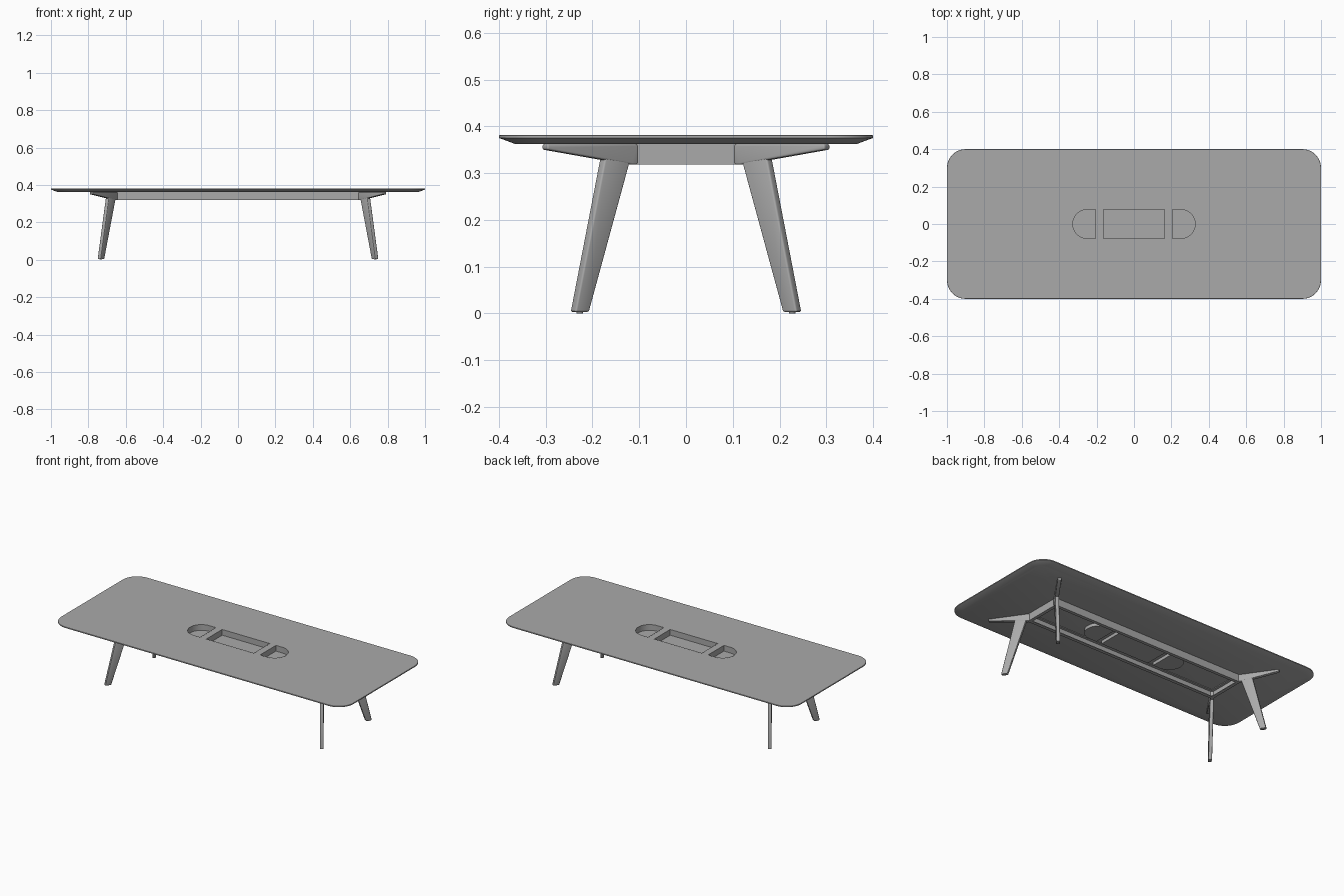
import bpy, bmesh, math
from mathutils import Vector

cube = bpy.data.objects.get("Cube")
if cube:
    bpy.data.objects.remove(cube, do_unlink=True)


def material(name, rgb):
    m = bpy.data.materials.new(name)
    m.use_nodes = True
    m.diffuse_color = (*rgb, 1)
    m.node_tree.nodes["Principled BSDF"].inputs["Base Color"].default_value = (*rgb, 1)
    return m


GREY = material("mid_grey", (0.4, 0.4, 0.4))


def finish(name, bm):
    bmesh.ops.recalc_face_normals(bm, faces=bm.faces[:])
    me = bpy.data.meshes.new(name)
    bm.to_mesh(me)
    bm.free()
    me.materials.append(GREY)
    ob = bpy.data.objects.new(name, me)
    bpy.context.collection.objects.link(ob)
    return ob


def activate(ob):
    bpy.ops.object.select_all(action='DESELECT')
    ob.select_set(True)
    bpy.context.view_layer.objects.active = ob


def smooth(ob):
    activate(ob)
    bpy.ops.object.shade_smooth_by_angle(angle=math.radians(30))


def outline(x0, x1, half_y, radius_left, radius_right, inset=0.0):
    """Rounded rectangle, counter-clockwise, shrunk by inset."""
    pts = []
    corners = ((x1, half_y, radius_right, 0), (x0, half_y, radius_left, 90),
               (x0, -half_y, radius_left, 180), (x1, -half_y, radius_right, 270))
    for x, y, r, start in corners:
        sx, sy = (1 if x == x1 else -1), (1 if y > 0 else -1)
        steps = 12 if r else 0
        cx, cy = x - sx * max(r, inset), y - sy * max(r, inset)
        for i in range(steps + 1):
            a = math.radians(start + (90 * i / steps if steps else 0))
            rr = r - inset if r else 0
            pts.append((cx + rr * math.cos(a), cy + rr * math.sin(a)))
    return pts


def loft(name, shape, section, closed=False):
    """Skin a section of (inset, z) steps around an outline."""
    bm = bmesh.new()
    rings = [[bm.verts.new((x, y, z)) for x, y in outline(*shape, inset)]
             for inset, z in section]
    pairs = list(zip(rings, rings[1:]))
    if closed:
        pairs.append((rings[-1], rings[0]))
    else:
        bm.faces.new(rings[0])
        bm.faces.new(rings[-1])
    for a, b in pairs:
        for i in range(len(a)):
            j = (i + 1) % len(a)
            bm.faces.new((a[i], a[j], b[j], b[i]))
    return finish(name, bm)


def blade(name, origin, direction, profile, thickness):
    """Upright plate with a (distance, z) profile along a direction."""
    bm = bmesh.new()
    o, d = Vector((*origin, 0)), Vector((*direction, 0)).normalized()
    side = Vector((-d.y, d.x, 0)) * thickness
    vs = [bm.verts.new(o + d * u + Vector((0, 0, z)) - side / 2) for u, z in profile]
    face = bm.faces.new(vs)
    ext = bmesh.ops.extrude_face_region(bm, geom=[face])
    bmesh.ops.translate(bm, vec=side,
                        verts=[v for v in ext["geom"] if isinstance(v, bmesh.types.BMVert)])
    ob = finish(name, bm)
    bev = ob.modifiers.new("rounded_edges", 'BEVEL')
    bev.width, bev.segments = 0.004, 3
    activate(ob)
    bpy.ops.object.modifier_apply(modifier=bev.name)
    smooth(ob)
    return ob


TOP, UNDER = 0.381, 0.362

# Tabletop with an undercut edge
top = loft("tabletop", (-1, 1, 0.4, 0.1, 0.1),
           [(0.035, UNDER), (0.0, 0.375), (0.0, 0.38), (0.001, TOP)])

# Sunken trays, each set into its own opening
trays = {
    "right_tray": (-0.33, -0.203, 0.08, 0.0795, 0),
    "middle_tray": (-0.165, 0.165, 0.08, 0, 0),
    "left_tray": (0.203, 0.33, 0.08, 0, 0.0795),
}
for name, shape in trays.items():
    cutter = loft("tray_cutter", shape, [(0, 0.3), (0, 0.5)])
    cutter.hide_render = True
    cut = top.modifiers.new("opening", 'BOOLEAN')
    cut.operation, cut.solver, cut.object = 'DIFFERENCE', 'EXACT', cutter
    activate(top)
    bpy.ops.object.modifier_apply(modifier=cut.name)
    bpy.data.objects.remove(cutter, do_unlink=True)
    smooth(loft(name, shape, [(0, 0.343), (0, TOP + 0.0005),
                              (0.003, TOP + 0.0005), (0.003, 0.346)]))
smooth(top)

# Channel-section frame under the top, open to the inside
loft("frame", (-0.66, 0.66, 0.12, 0, 0),
     [(0, 0.318), (0, UNDER), (0.02, UNDER), (0.02, 0.358),
      (0.004, 0.358), (0.004, 0.322), (0.02, 0.322), (0.02, 0.318)], closed=True)

# Splayed arms, legs and glides at the four corners
for sx, side in ((1, "left"), (-1, "right")):
    for sy, end in ((-1, "front"), (1, "back")):
        origin, way = (0.657 * sx, 0.118 * sy), (0.57 * sx, 0.82 * sy)
        label = end + "_" + side
        blade(label + "_arm", origin, way,
              [(-0.012, 0.318), (0.004, 0.318), (0.224, 0.35),
               (0.224, UNDER), (-0.012, UNDER)], 0.022)
        blade(label + "_leg", origin, way,
              [(0.115, 0.003), (0.151, 0.003), (0.073, 0.335), (0.005, 0.335)], 0.021)
        bm = bmesh.new()
        bmesh.ops.create_cone(bm, cap_ends=True, segments=16,
                              radius1=0.007, radius2=0.007, depth=0.004)
        glide = finish(label + "_glide", bm)
        d = Vector(way).normalized() * 0.133
        glide.location = (origin[0] + d.x, origin[1] + d.y, 0.002)
        smooth(glide)
